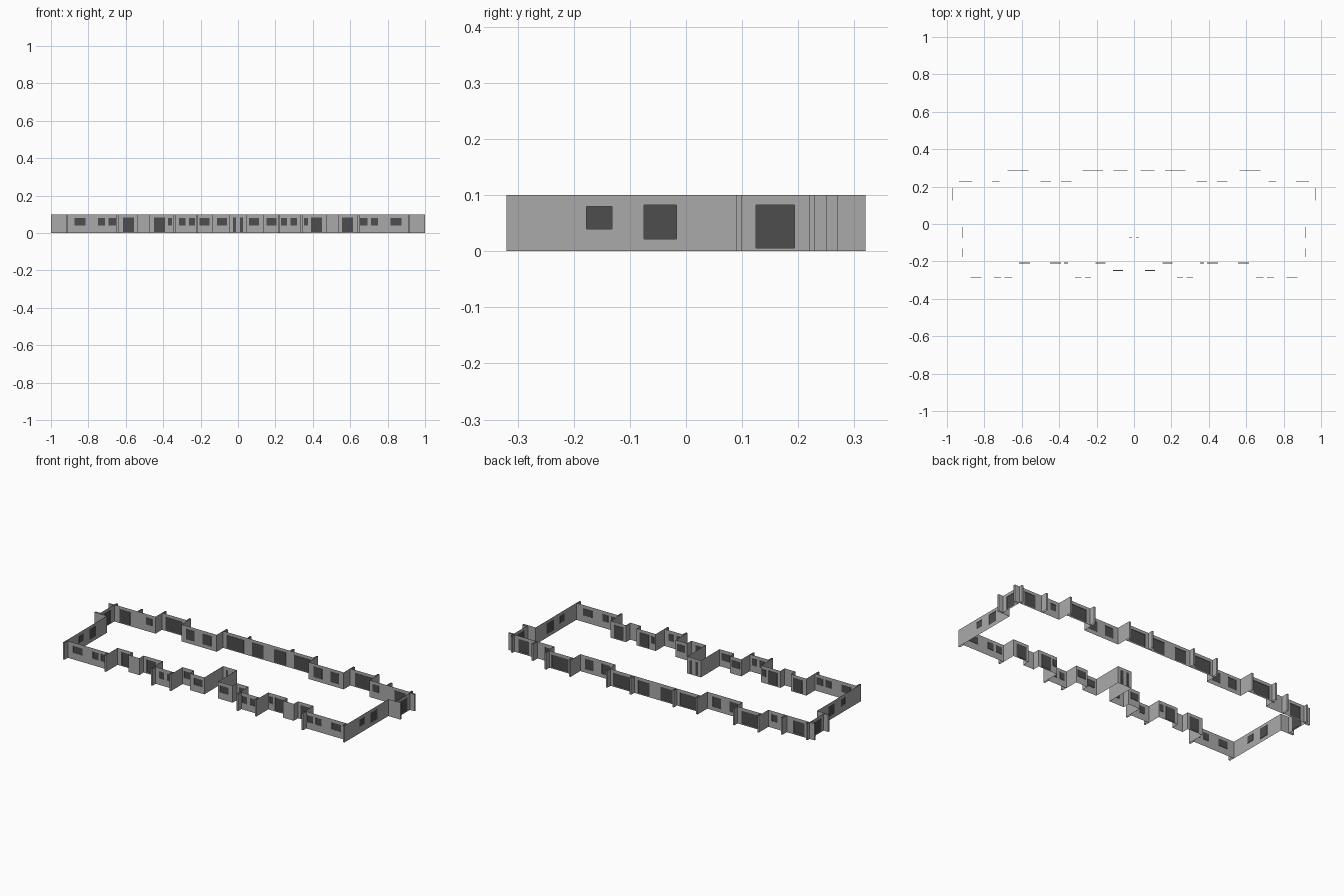
import bpy, bmesh
from mathutils import Vector

if "Cube" in bpy.data.objects:
    bpy.data.objects.remove(bpy.data.objects["Cube"])

H = 0.1        # storey height
INSET = 0.003  # window recess

def material(name, v):
    m = bpy.data.materials.new(name)
    m.diffuse_color = (v, v, v, 1)
    m.use_nodes = True
    m.node_tree.nodes["Principled BSDF"].inputs["Base Color"].default_value = m.diffuse_color
    return m

wall_mat = material("grey_wall", 0.40)
glass_mat = material("dark_glass", 0.075)

def quad(bm, pts, mat=0):
    f = bm.faces.new([bm.verts.new(p) for p in pts])
    f.material_index = mat

def make_object(name, bm):
    bmesh.ops.remove_doubles(bm, verts=bm.verts, dist=1e-5)
    # mirrored half
    geom = bm.verts[:] + bm.edges[:] + bm.faces[:]
    bmesh.ops.mirror(bm, geom=geom, axis='X', merge_dist=1e-5)
    me = bpy.data.meshes.new(name)
    bm.normal_update()
    bm.to_mesh(me)
    bm.free()
    me.materials.append(wall_mat)
    me.materials.append(glass_mat)
    ob = bpy.data.objects.new(name, me)
    bpy.context.collection.objects.link(ob)

def wall(bm, a, b, windows):
    """Sheet wall from a to b; windows are (start, end, sill, head) along x or y."""
    a, b = Vector((*a, 0)), Vector((*b, 0))
    d = (b - a).normalized()
    L = (b - a).length
    axis = 0 if abs(d.x) > 0.5 else 1
    inward = Vector((d.y, -d.x, 0)) * INSET
    up = Vector((0, 0, 1))
    P = lambda s, z, k=0: a + d * s + up * z + inward * k
    spans = sorted(sorted(abs((w - a[axis])) for w in win[:2]) + list(win[2:]) for win in windows)
    s = 0
    for s0, s1, z0, z1 in spans:
        quad(bm, [P(s, 0), P(s0, 0), P(s0, H), P(s, H)])
        quad(bm, [P(s0, 0), P(s1, 0), P(s1, z0), P(s0, z0)])
        quad(bm, [P(s0, z1), P(s1, z1), P(s1, H), P(s0, H)])
        quad(bm, [P(s0, z0, 1), P(s1, z0, 1), P(s1, z1, 1), P(s0, z1, 1)], 1)
        c = [(s0, z0), (s1, z0), (s1, z1), (s0, z1)]
        for i in range(4):   # reveals
            p, q = c[i], c[(i + 1) % 4]
            quad(bm, [P(*p), P(*q), P(*q, 1), P(*p, 1)])
        s = s1
    quad(bm, [P(s, 0), P(L, 0), P(L, H), P(s, H)])

# Half plan, from back centre round the right end to the entrance
D, T, W = (0.006, 0.082), (0.022, 0.082), (0.04, 0.08)   # door, tall, small window heights
plan = [
    ((0, .29), [(.035, .11, *D), (.165, .275, *D)]),
    ((.30, .29), []),
    ((.30, .23), [(.335, .39, *T), (.445, .50, *T)]),
    ((.53, .23), []),
    ((.53, .29), [(.565, .675, *D)]),
    ((.70, .29), []),
    ((.70, .23), [(.72, .76, *W), (.865, .935, *D)]),
    ((.97, .23), [(.125, .193, *D)]),
    ((.97, .09), []),
    ((.92, .09), [(-.075, -.017, *T), (-.177, -.132, *W)]),
    ((.92, -.29), [(.815, .875, *W), (.71, .748, *W), (.652, .693, *W)]),
    ((.64, -.29), []),
    ((.64, -.21), [(.555, .615, *D)]),
    ((.54, -.21), []),
    ((.54, -.25), []),
    ((.47, -.25), []),
    ((.47, -.21), [(.39, .45, *D), (.353, .375, *W)]),
    ((.345, -.21), []),
    ((.345, -.29), [(.28, .315, *W), (.23, .262, *W)]),
    ((.215, -.29), []),
    ((.215, -.21), [(.152, .205, *W)]),
    ((.14, -.21), []),
    ((.14, -.25), [(.058, .112, *W)]),
    ((.045, -.25), []),
    ((.045, -.075), [(.012, .027, *D)]),
    ((0, -.075), None),
]
bm = bmesh.new()
for (a, wins), (b, _) in zip(plan, plan[1:]):
    wall(bm, a, b, wins)
make_object("outer_walls", bm)

# Thin open-topped corner fins, (x0, x1, y0, y1)
t = 0.01
fins = [(x, x + t, .29, .32) for x in (.135, .29, .53, .69)]
fins += [(.81, .81 + t, .23, .27), (.96, .97, .23, .25)]
fins += [(.97, 1.0, y, y + t) for y in (.09, .22)]
fins += [(x, x + t, -.32, -.29) for x in (.91, .64, .335, .215)]
bm = bmesh.new()
for x0, x1, y0, y1 in fins:
    c = [(x0, y0), (x1, y0), (x1, y1), (x0, y1)]
    for i in range(4):
        p, q = c[i], c[(i + 1) % 4]
        quad(bm, [(*p, 0), (*q, 0), (*q, H), (*p, H)])
make_object("corner_fins", bm)
